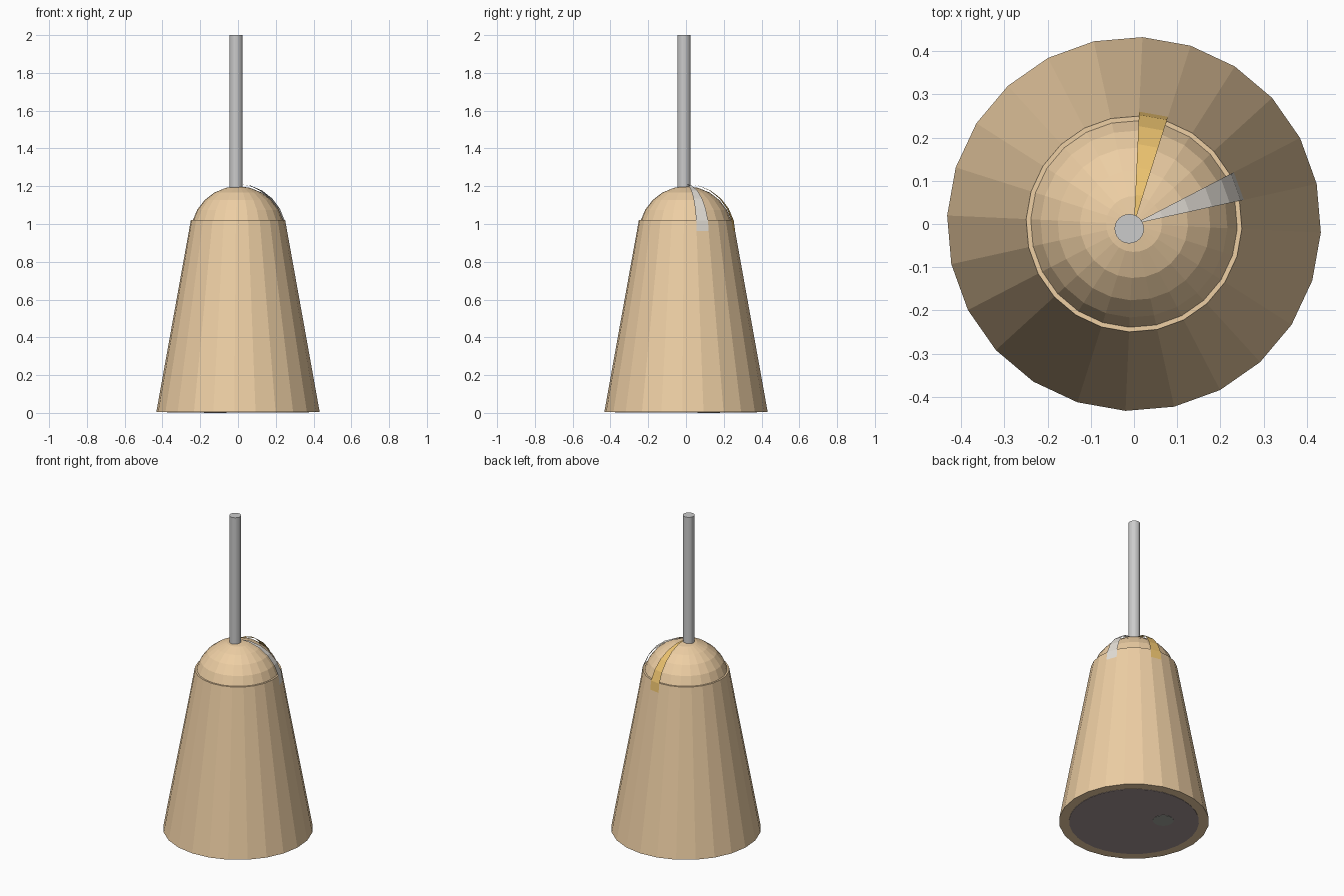
import bpy, bmesh, math

if "Cube" in bpy.data.objects:
    bpy.data.objects.remove(bpy.data.objects["Cube"])

SIDES = 24
TURN = math.radians(-2.6)
STEP = 2 * math.pi / SIDES


def material(name, rgb):
    m = bpy.data.materials.new(name)
    m.diffuse_color = (*rgb, 1)
    m.use_nodes = True
    m.node_tree.nodes["Principled BSDF"].inputs["Base Color"].default_value = m.diffuse_color
    return m


def finish(name, bm, mat):
    bmesh.ops.remove_doubles(bm, verts=bm.verts, dist=1e-5)
    me = bpy.data.meshes.new(name)
    bm.to_mesh(me)
    bm.free()
    ob = bpy.data.objects.new(name, me)
    bpy.context.collection.objects.link(ob)
    if mat:
        me.materials.append(mat)
    return ob


def lathe(name, profile, mat, first=0, count=SIDES, sides=SIDES, at=(0, 0)):
    """Spin a list of (radius, z) points, over all or a few of the sides."""
    bm = bmesh.new()
    step = 2 * math.pi / sides

    def vert(k, p):
        a = TURN + k * step
        return bm.verts.new((at[0] + p[0] * math.cos(a), at[1] + p[0] * math.sin(a), p[1]))

    for k in range(first, first + count):
        for p, q in zip(profile, profile[1:]):
            vs = [vert(k, p)]
            if p[0] > 0:
                vs.append(vert(k + 1, p))
            if q[0] > 0:
                vs.append(vert(k + 1, q))
            vs.append(vert(k, q))
            bm.faces.new(vs)
    return finish(name, bm, mat)


def arc(radius, z, steps=6):
    """Quarter circle from the equator up to the pole."""
    pts = [(radius * math.cos(i * math.pi / 2 / steps),
            z + radius * math.sin(i * math.pi / 2 / steps)) for i in range(steps)]
    return pts + [(0, z + radius)]


wood = material("wood", (0.85, 0.62, 0.37))
amber = material("amber", (0.85, 0.55, 0.16))
pale = material("pale", (0.78, 0.74, 0.68))
felt = material("felt", (0.38, 0.30, 0.30))
green = material("green_grey", (0.36, 0.38, 0.34))

# Tapered body with closed ends, and the rounded top
lathe("body", [(0, 0.004), (0.433, 0.004), (0.25, 1.02), (0, 1.02)], wood)
lathe("dome", arc(0.25, 0.95), wood)

# Two thin strips, each one facet wide, lying over the dome
lathe("amber_strip", arc(0.262, 0.95), amber, first=5, count=1)
lathe("pale_strip", arc(0.262, 0.95), pale, first=1, count=1)

# Rod rising from the top
lathe("rod", [(0, 1.19), (0.034, 1.19), (0.034, 2.0), (0, 2.0)], None, at=(-0.011, -0.011))

# Base pad and its small button
lathe("base_pad", [(0, 0.002), (0.375, 0.002), (0.375, 0.01), (0, 0.01)], felt, count=32, sides=32)
lathe("base_button", [(0, 0), (0.06, 0), (0.06, 0.006), (0, 0.006)], green, at=(-0.12, 0.12))
